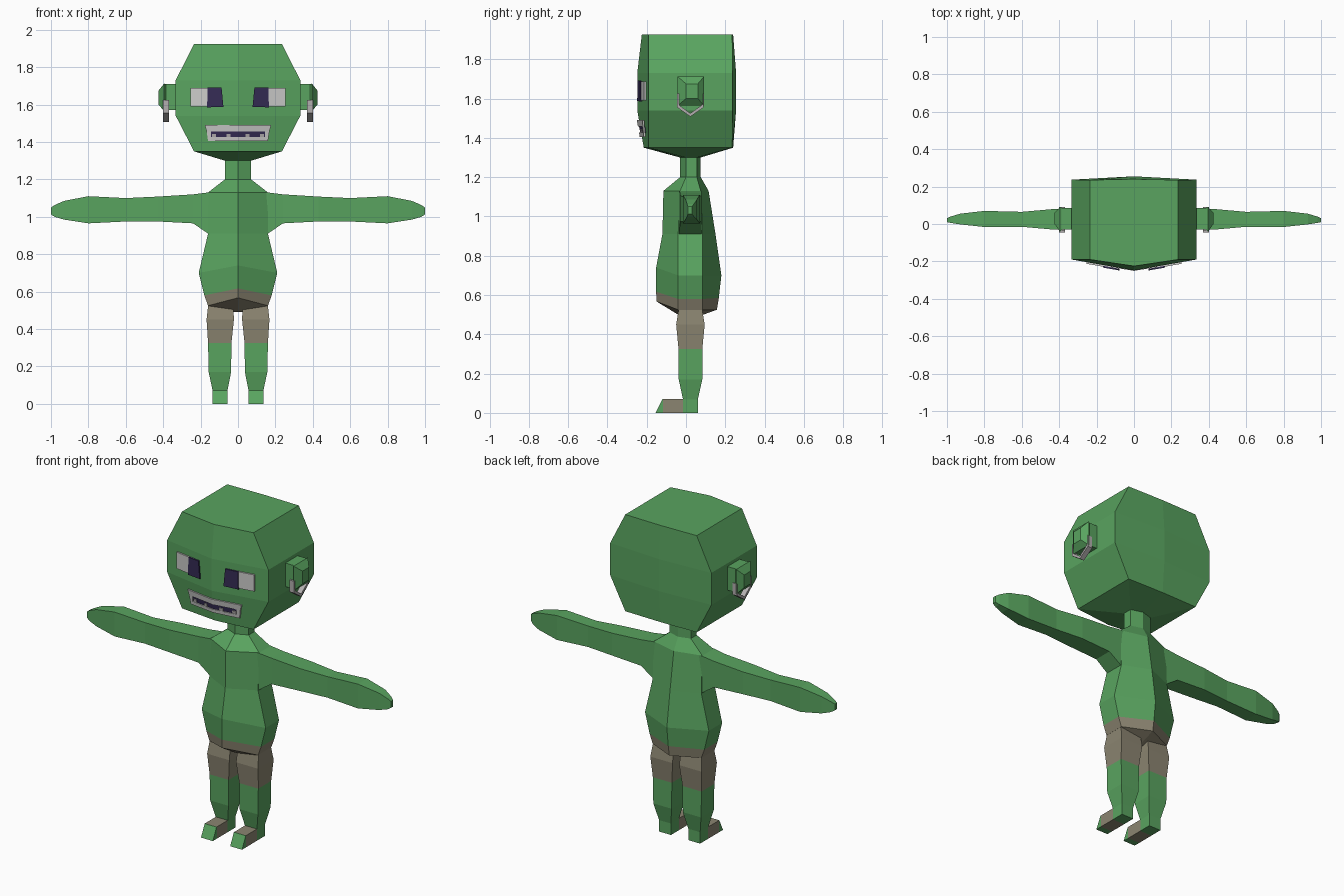
import bpy, bmesh


def material(name, rgb):
    m = bpy.data.materials.new(name)
    m.diffuse_color = (*rgb, 1)
    return m


GREEN = material("green_skin", (0.10, 0.37, 0.115))
BROWN = material("brown_cloth", (0.26, 0.235, 0.165))
WHITE = material("off_white", (0.60, 0.60, 0.59))
DARK = material("dark_violet", (0.035, 0.025, 0.09))
SILVER = material("silver", (0.45, 0.43, 0.43))


def loft(name, rings, mats, rule=None):
    """Skin a stack of rings; rule(segment) picks the material of each segment."""
    bm = bmesh.new()
    rows = [[bm.verts.new(p) for p in r] for r in rings]
    n = len(rows[0])
    for k, (a, b) in enumerate(zip(rows, rows[1:])):
        for i in range(n):
            j = (i + 1) % n
            f = bm.faces.new((a[i], a[j], b[j], b[i]))
            f.material_index = rule(k) if rule else 0
    for row, k in ((rows[0], 0), (rows[-1], len(rows) - 2)):
        f = bm.faces.new(row)
        f.material_index = rule(k) if rule else 0
    bmesh.ops.recalc_face_normals(bm, faces=bm.faces)
    me = bpy.data.meshes.new(name)
    bm.to_mesh(me)
    bm.free()
    for m in mats:
        me.materials.append(m)
    ob = bpy.data.objects.new(name, me)
    bpy.context.collection.objects.link(ob)
    return ob


def hexa(x, front, side_f, side_b, back, zf, zs, zb):
    """Six-sided ring with a ridge on the front and back centre lines."""
    return [(0, front, zf), (x, side_f, zs), (x, side_b, zs),
            (0, back, zb), (-x, side_b, zs), (-x, side_f, zs)]


# head, with tapered crown and jaw
HEAD = [(0.07, -0.03, 0.0, 0.055, 0.075, 1.30),
        (0.235, -0.215, -0.19, 0.235, 0.24, 1.35),
        (0.333, -0.248, -0.19, 0.237, 0.255, 1.54),
        (0.333, -0.248, -0.19, 0.237, 0.255, 1.73),
        (0.235, -0.225, -0.19, 0.235, 0.24, 1.925)]
loft("head", [hexa(*h[:5], h[5], h[5], h[5]) for h in HEAD], [GREEN])

# neck
loft("neck", [hexa(0.07, -0.03, 0.0, 0.055, 0.075, z, z, z) for z in (1.18, 1.31)], [GREEN])

# torso and waist of the shorts
loft("torso", [
    hexa(0.07, -0.03, 0.0, 0.055, 0.075, 1.20, 1.20, 1.20),
    hexa(0.16, -0.115, -0.03, 0.075, 0.115, 1.13, 1.13, 1.13),
    hexa(0.16, -0.12, -0.04, 0.085, 0.15, 0.91, 0.91, 0.91),
    hexa(0.21, -0.152, -0.04, 0.085, 0.18, 0.74, 0.70, 0.70),
    hexa(0.18, -0.152, -0.04, 0.085, 0.167, 0.617, 0.58, 0.585),
    hexa(0.16, -0.15, -0.04, 0.085, 0.157, 0.567, 0.525, 0.525),
    hexa(0.03, -0.04, -0.02, 0.05, 0.06, 0.50, 0.49, 0.49)],
    [GREEN, BROWN], lambda k: int(k >= 4))

# arm: x, y range, z range
ARM = [(0.13, -0.035, 0.08, 0.89, 1.13), (0.16, -0.035, 0.08, 0.91, 1.13),
       (0.24, -0.03, 0.08, 0.965, 1.12), (0.43, -0.03, 0.08, 0.975, 1.108),
       (0.60, -0.015, 0.065, 0.975, 1.10), (0.80, -0.016, 0.07, 0.965, 1.11),
       (0.93, -0.002, 0.055, 0.985, 1.085), (0.98, 0.006, 0.04, 1.0, 1.063),
       (1.0, 0.01, 0.03, 1.012, 1.05)]

# leg: z, x range, y range
LEG = [(0.54, 0.025, 0.158, -0.035, 0.08), (0.45, 0.022, 0.168, -0.05, 0.095),
       (0.325, 0.035, 0.16, -0.038, 0.083), (0.17, 0.037, 0.157, -0.037, 0.083),
       (0.068, 0.057, 0.135, -0.015, 0.06)]

# foot: y at the sole, y at the top
FOOT = [(0.06, 0.06), (-0.015, -0.015), (-0.117, -0.117), (-0.155, -0.12)]

# ear: x, y range, z range
EAR = [(0.31, -0.03, 0.085, 1.57, 1.71), (0.385, -0.03, 0.085, 1.57, 1.71),
       (0.395, -0.042, 0.092, 1.565, 1.712), (0.425, 0.0, 0.06, 1.60, 1.675)]

# earring path in the side plane
HOOP = [(-0.045, 1.625), (-0.045, 1.555), (0.022, 1.508), (0.09, 1.555), (0.09, 1.625)]
HOOP_IN = [(-0.033, 1.625), (-0.033, 1.565), (0.022, 1.525), (0.078, 1.565), (0.078, 1.625)]


def face_y(x, z):
    """Depth of the front of the head at x, z."""
    for a, b in zip(HEAD[1:], HEAD[2:]):
        if a[5] <= z <= b[5]:
            t = (z - a[5]) / (b[5] - a[5])
            w = a[0] + t * (b[0] - a[0])
            c = a[1] + t * (b[1] - a[1])
            return c + (-0.19 - c) * abs(x) / w


def plate(name, pts, s, out, mat, thick=0.009):
    """Thin plate following the face."""
    rings = [[(s * x, face_y(x, z) - d, z) for x, z in pts] for d in (out - thick, out)]
    loft(name, rings, [mat])


def rect(x0, x1, z0, z1):
    return [(x0, z0), (x1, z0), (x1, z1), (x0, z1)]


for s, side in ((1, "left"), (-1, "right")):
    loft(side + "_arm", [[(s * x, a, c), (s * x, b, c), (s * x, b, d), (s * x, a, d)]
                         for x, a, b, c, d in ARM], [GREEN])
    loft(side + "_leg", [[(s * a, c, z), (s * b, c, z), (s * b, d, z), (s * a, d, z)]
                         for z, a, b, c, d in LEG],
         [GREEN, BROWN], lambda k: int(k < 2))
    foot = loft(side + "_foot", [[(s * 0.057, lo, 0), (s * 0.135, lo, 0),
                                  (s * 0.135, hi, 0.07), (s * 0.057, hi, 0.07)]
                                 for lo, hi in FOOT],
                [GREEN, BROWN], lambda k: int(k == 1))
    loft(side + "_ear", [[(s * x, a, c), (s * x, b, c), (s * x, b, d), (s * x, a, d)]
                         for x, a, b, c, d in EAR], [GREEN])
    loft(side + "_earring", [[(s * 0.37, *o), (s * 0.40, *o), (s * 0.40, *i), (s * 0.37, *i)]
                             for o, i in zip(HOOP, HOOP_IN)], [SILVER])
    # eye white and iris
    plate(side + "_eye_white", rect(0.12, 0.255, 1.59, 1.688), s, 0.009, WHITE)
    plate(side + "_iris", [(0.078, 1.588), (0.165, 1.585), (0.163, 1.69), (0.088, 1.692)],
          s, 0.014, DARK)
    # mouth: lips, dark opening and small teeth
    plate(side + "_upper_lip", [(0, 1.457), (0.168, 1.457), (0.177, 1.49), (0, 1.49)],
          s, 0.011, WHITE)
    plate(side + "_mouth_corner", [(0.145, 1.405), (0.16, 1.405), (0.168, 1.457), (0.145, 1.457)],
          s, 0.011, WHITE)
    plate(side + "_lower_lip", rect(0, 0.145, 1.405, 1.426), s, 0.011, WHITE)
    plate(side + "_mouth_opening", rect(0, 0.145, 1.426, 1.457), s, 0.005, DARK)
    for n, x in enumerate((0.04, 0.118)):
        plate(f"{side}_tooth_{n + 1}", rect(x, x + 0.022, 1.426, 1.444), s, 0.010, SILVER)
